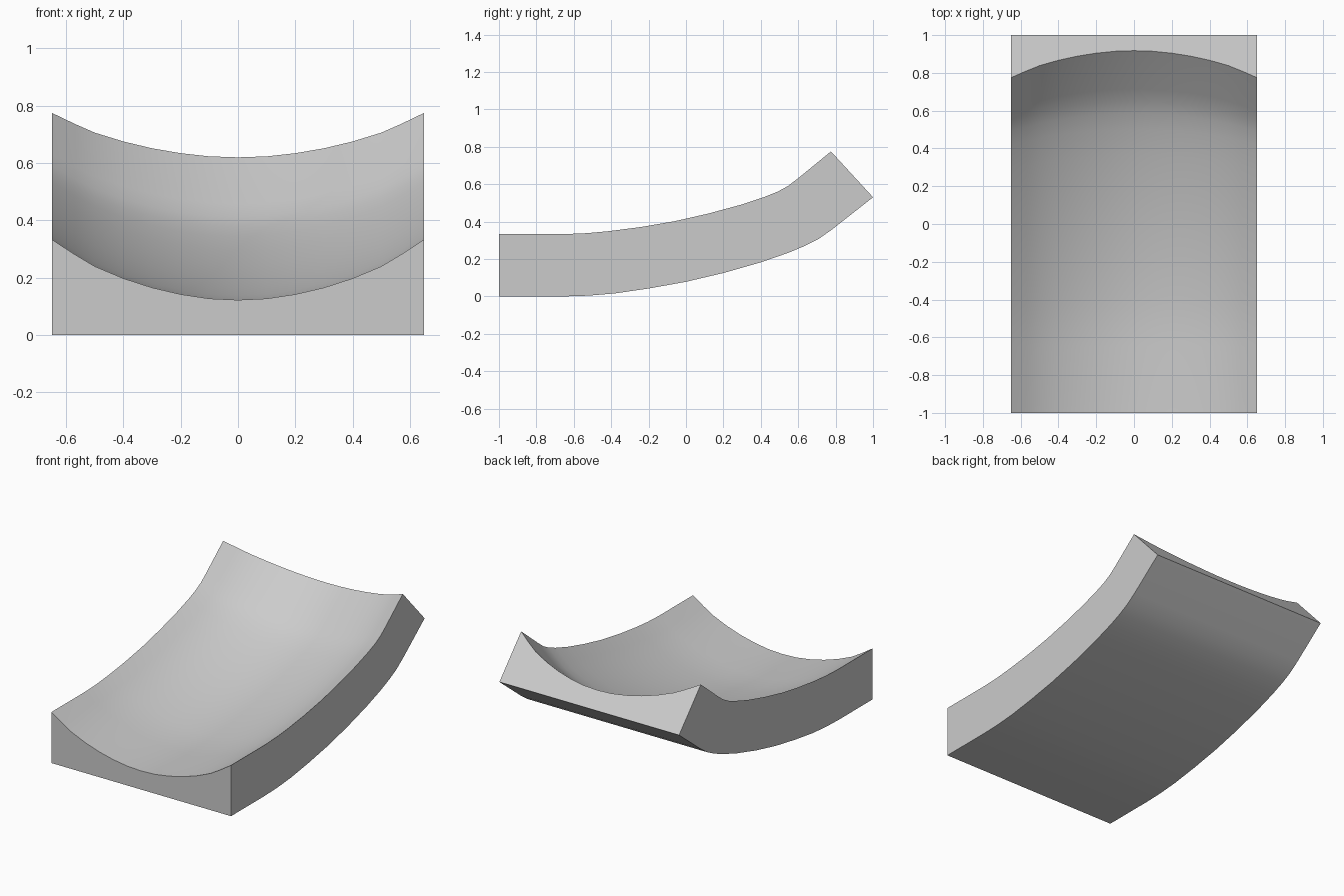
import bpy, bmesh
from mathutils import Vector

if "Cube" in bpy.data.objects:
    bpy.data.objects.remove(bpy.data.objects["Cube"])

# Side outline: bottom edge (y, z) paired with upper rim (y, z)
stations = [
    ((-1.0, 0.0), (-1.0, 0.333)),
    ((-0.65, 0.0), (-0.65, 0.333)),
    ((-0.52, 0.004), (-0.53, 0.338)),
    ((-0.38, 0.016), (-0.41, 0.349)),
    ((-0.2, 0.042), (-0.24, 0.371)),
    ((0.0, 0.078), (-0.06, 0.402)),
    ((0.2, 0.125), (0.12, 0.443)),
    ((0.4, 0.182), (0.29, 0.489)),
    ((0.55, 0.234), (0.42, 0.532)),
    ((0.64, 0.272), (0.49, 0.560)),
    ((0.71, 0.308), (0.545, 0.59)),
    ((0.78, 0.357), (0.60, 0.632)),
    ((1.0, 0.53), (0.775, 0.775)),
]

# Hollow cross-section: (x, fraction of full rim height), mirrored about x = 0
half = [(0.0, 0.366), (0.1, 0.38), (0.2, 0.425), (0.3, 0.495),
        (0.4, 0.592), (0.5, 0.718), (0.57, 0.843), (0.65, 1.0)]
section = [(-x, f) for x, f in reversed(half[1:])] + half
section = [(0.65, 0.0), (-0.65, 0.0)] + section

# Sweep the section along the stations
bm = bmesh.new()
rings = []
for low, high in stations:
    a, b = Vector((0, *low)), Vector((0, *high))
    rings.append([bm.verts.new(a.lerp(b, f) + Vector((x, 0, 0))) for x, f in section])
n = len(section)
for r, s in zip(rings, rings[1:]):
    for i in range(n):
        j = (i + 1) % n
        bm.faces.new((r[i], r[j], s[j], s[i]))

# End caps
bm.faces.new(rings[0])
bm.faces.new(rings[-1])
bmesh.ops.recalc_face_normals(bm, faces=bm.faces)

mesh = bpy.data.meshes.new("curved_trough")
bm.to_mesh(mesh)
bm.free()
trough = bpy.data.objects.new("curved_trough", mesh)
bpy.context.collection.objects.link(trough)

# Smooth surfaces, sharp outer edges
bpy.context.view_layer.objects.active = trough
trough.select_set(True)
bpy.ops.object.shade_smooth_by_angle(angle=0.52)
